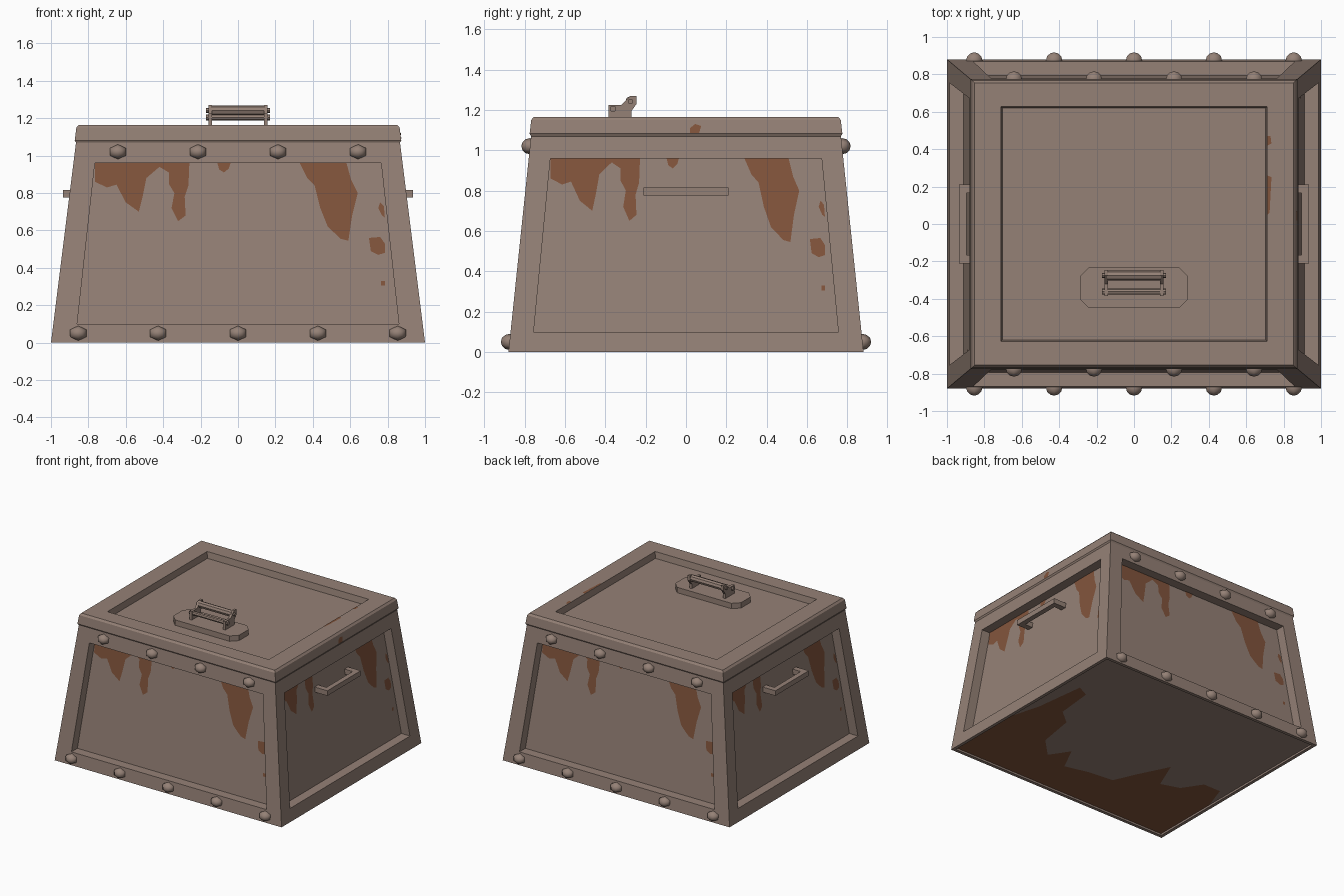
import bpy, bmesh, math
from mathutils import Vector, Matrix

if "Cube" in bpy.data.objects:
    bpy.data.objects.remove(bpy.data.objects["Cube"])


def material(name, col):
    m = bpy.data.materials.new(name)
    m.diffuse_color = (*col, 1)
    m.use_nodes = True
    m.node_tree.nodes["Principled BSDF"].inputs["Base Color"].default_value = m.diffuse_color
    return m


METAL = material("dull_brown_metal", (0.30, 0.22, 0.182))
RUST = material("rust", (0.225, 0.090, 0.045))


def finish(name, bm, mat=METAL, smooth=False, normals=True):
    bmesh.ops.remove_doubles(bm, verts=bm.verts, dist=1e-5)
    if normals:
        bmesh.ops.recalc_face_normals(bm, faces=bm.faces)
    for f in bm.faces:
        f.smooth = smooth
    me = bpy.data.meshes.new(name)
    bm.to_mesh(me)
    bm.free()
    me.materials.append(mat)
    ob = bpy.data.objects.new(name, me)
    bpy.context.collection.objects.link(ob)
    return ob


def face(bm, pts):
    return bm.faces.new([bm.verts.new(p) for p in pts])


H = 1.07                      # height of the body
BX, BY, TX, TY = 1.0, 0.88, 0.866, 0.768   # half sizes at bottom and top
DEPTH = 0.075                 # recess of the side panels


def half(z):
    t = z / H
    return BX + (TX - BX) * t, BY + (TY - BY) * t


def on_side(k, u, z, d=0.0):
    """Point on side k (0 front, 1 right, 2 back, 3 left), u to the right, d inward."""
    hx, hy = half(z)
    out = (hy if k % 2 == 0 else hx) - d
    return Matrix.Rotation(k * math.pi / 2, 3, 'Z') @ Vector((u, -out, z))


def bridge(bm, a, b):
    n = len(a)
    for i in range(n):
        j = (i + 1) % n
        face(bm, (a[i], a[j], b[j], b[i]))


# tapered body with a recessed panel in every side and a sunken floor
bm = bmesh.new()
for k in range(4):
    b, t = (BX, TX) if k % 2 == 0 else (BY, TY)
    pb, pt = (0.86, 0.765) if k % 2 == 0 else (0.755, 0.672)
    panel = [(-pb, 0.10), (pb, 0.10), (pt, 0.96), (-pt, 0.96)]
    outer = [on_side(k, u, z) for u, z in ((-b, 0), (b, 0), (t, H), (-t, H))]
    inner = [on_side(k, u, z) for u, z in panel]
    deep = [on_side(k, u, z, DEPTH) for u, z in panel]
    bridge(bm, outer, inner)
    bridge(bm, inner, deep)
    face(bm, deep)


def ring(hx, hy, z):
    return [Vector(p) for p in ((-hx, -hy, z), (hx, -hy, z), (hx, hy, z), (-hx, hy, z))]


FLOOR = 0.015
rings = [ring(BX, BY, 0), ring(BX - 0.025, BY - 0.025, 0), ring(BX - 0.025, BY - 0.025, FLOOR)]
bridge(bm, rings[0], rings[1])
bridge(bm, rings[1], rings[2])
face(bm, rings[2])
face(bm, ring(TX, TY, H))
finish("tapered_body", bm)

# lid with chamfered rim and sunken top
bm = bmesh.new()
prof = [(0.862, 0.764, 1.062), (0.873, 0.775, 1.082), (0.864, 0.767, 1.15),
        (0.852, 0.755, 1.165), (0.712, 0.628, 1.165), (0.704, 0.62, 1.115)]
rs = [ring(*p) for p in prof]
for a, b in zip(rs, rs[1:]):
    bridge(bm, a, b)
face(bm, rs[0])
face(bm, rs[-1])
finish("lid", bm)

# rust streaks, the same pattern on each side panel
streaks = [
    [(-.765, .96), (-.765, .86), (-.70, .83), (-.65, .845), (-.60, .75), (-.53, .70), (-.51, .78),
     (-.49, .88), (-.42, .94), (-.37, .91), (-.37, .85), (-.34, .80), (-.355, .72), (-.32, .65),
     (-.28, .68), (-.285, .78), (-.265, .84), (-.26, .96)],
    [(-.11, .96), (-.10, .925), (-.075, .91), (-.05, .93), (-.04, .96)],
    [(.33, .96), (.37, .88), (.41, .84), (.44, .72), (.48, .62), (.55, .555), (.59, .545), (.61, .68),
     (.64, .80), (.605, .87), (.58, .96)],
    [(.75, .72), (.77, .68), (.785, .67), (.78, .73), (.76, .75)],
    [(.70, .56), (.71, .49), (.75, .47), (.785, .48), (.785, .53), (.76, .565)],
    [(.765, .33), (.765, .305), (.785, .305), (.785, .33)],
]
bm = bmesh.new()
for k in range(4):
    s = 1 if k % 2 == 0 else 0.877
    for poly in streaks:
        f = face(bm, [on_side(k, u * s, z, DEPTH - 0.004) for u, z in poly])
        f.normal_update()
        if f.normal.dot(on_side(k, 0, .5)) < 0:
            f.normal_flip()
bmesh.ops.triangulate(bm, faces=bm.faces)
finish("side_rust", bm, RUST, normals=False)

# rust on the underside, running from the front edge
under = [(.97, -.85), (.97, -.25), (.90, 0), (.85, .40), (.75, .35), (.72, .05), (.60, -.05),
         (.55, -.35), (.40, -.50), (.30, -.35), (.20, -.55), (0, -.50), (-.20, -.48), (-.28, -.30),
         (-.40, -.06), (-.50, -.30), (-.65, -.25), (-.75, -.10), (-.90, -.10), (-.97, -.30), (-.97, -.85)]
bm = bmesh.new()
f = face(bm, [(x, y, FLOOR - 0.004) for x, y in under])
f.normal_update()
if f.normal.z > 0:
    f.normal_flip()
bmesh.ops.triangulate(bm, faces=bm.faces)
finish("underside_rust", bm, RUST, normals=False)

# small rust spots on the lid
bm = bmesh.new()
face(bm, [(.874, .02, 1.085), (.874, .065, 1.085), (.8705, .075, 1.12), (.8685, .045, 1.13), (.870, .02, 1.11)])
face(bm, [(.713, .05, 1.167), (.725, .06, 1.167), (.735, .25, 1.167), (.713, .26, 1.167)])
face(bm, [(.713, .42, 1.167), (.735, .43, 1.167), (.73, .47, 1.167), (.713, .47, 1.167)])
finish("lid_rust", bm, RUST, normals=False)


# bolts along the front and back frame
def bolt(bm, k, x, z):
    p = on_side(k, x, z)
    m = (Matrix.Translation(p) @ Matrix.Diagonal((0.05, 0.043, 0.04, 1))
         @ Matrix.Rotation(math.pi / 2, 4, 'X'))
    bmesh.ops.create_uvsphere(bm, u_segments=6, v_segments=6, radius=1, matrix=m)


for k, side in ((0, "front"), (2, "back")):
    bm = bmesh.new()
    for i in range(5):
        bolt(bm, k, (i - 2) * 0.427, 0.05)
    for i in range(4):
        bolt(bm, k, (i - 1.5) * 0.428, 1.02)
    finish(side + "_bolts", bm, smooth=True)


def box(bm, lo, hi):
    lo, hi = Vector(lo), Vector(hi)
    m = Matrix.Translation((lo + hi) / 2) @ Matrix.Diagonal((*(hi - lo), 1))
    bmesh.ops.create_cube(bm, size=1, matrix=m)


def prism(bm, pts, vec):
    f = face(bm, pts)
    r = bmesh.ops.extrude_face_region(bm, geom=[f], use_keep_orig=True)
    bmesh.ops.translate(bm, vec=vec, verts=[v for v in r["geom"] if isinstance(v, bmesh.types.BMVert)])


# U-shaped carrying handles on the two sides
for s, side in ((1, "right"), (-1, "left")):
    bm = bmesh.new()
    u = [(.81, -.21), (.935, -.21), (.935, .21), (.81, .21), (.81, .165), (.895, .165), (.895, -.165), (.81, -.165)]
    prism(bm, [(s * x, y, .775) for x, y in u], (0, 0, .04))
    finish(side + "_handle", bm)

# cut-corner base plate under the lid handle
bm = bmesh.new()
plate = [(-.29, -.40), (-.24, -.45), (.24, -.45), (.29, -.40), (.29, -.28), (.24, -.23), (-.24, -.23), (-.29, -.28)]
prism(bm, [(x, y, 1.113) for x, y in plate], (0, 0, .045))
finish("lid_handle_plate", bm)

# lid handle brackets
arm = [(-.385, 1.155), (-.27, 1.155), (-.27, 1.195), (-.245, 1.23), (-.245, 1.27), (-.275, 1.27),
       (-.32, 1.225), (-.385, 1.225)]
bm = bmesh.new()
for x in (-.158, .138):
    prism(bm, [(x, y, z) for y, z in arm], (.02, 0, 0))
finish("lid_handle_brackets", bm)

# lid handle grip, lower rod and pins
bm = bmesh.new()
for y, z, r, length in ((-.275, 1.242, .026, .29), (-.275, 1.242, .013, .34), (-.362, 1.205, .016, .34)):
    m = Matrix.Translation((0, y, z)) @ Matrix.Rotation(math.pi / 2, 4, 'Y')
    bmesh.ops.create_cone(bm, cap_ends=True, segments=8, radius1=r, radius2=r, depth=length, matrix=m)
finish("lid_handle_rods", bm)
